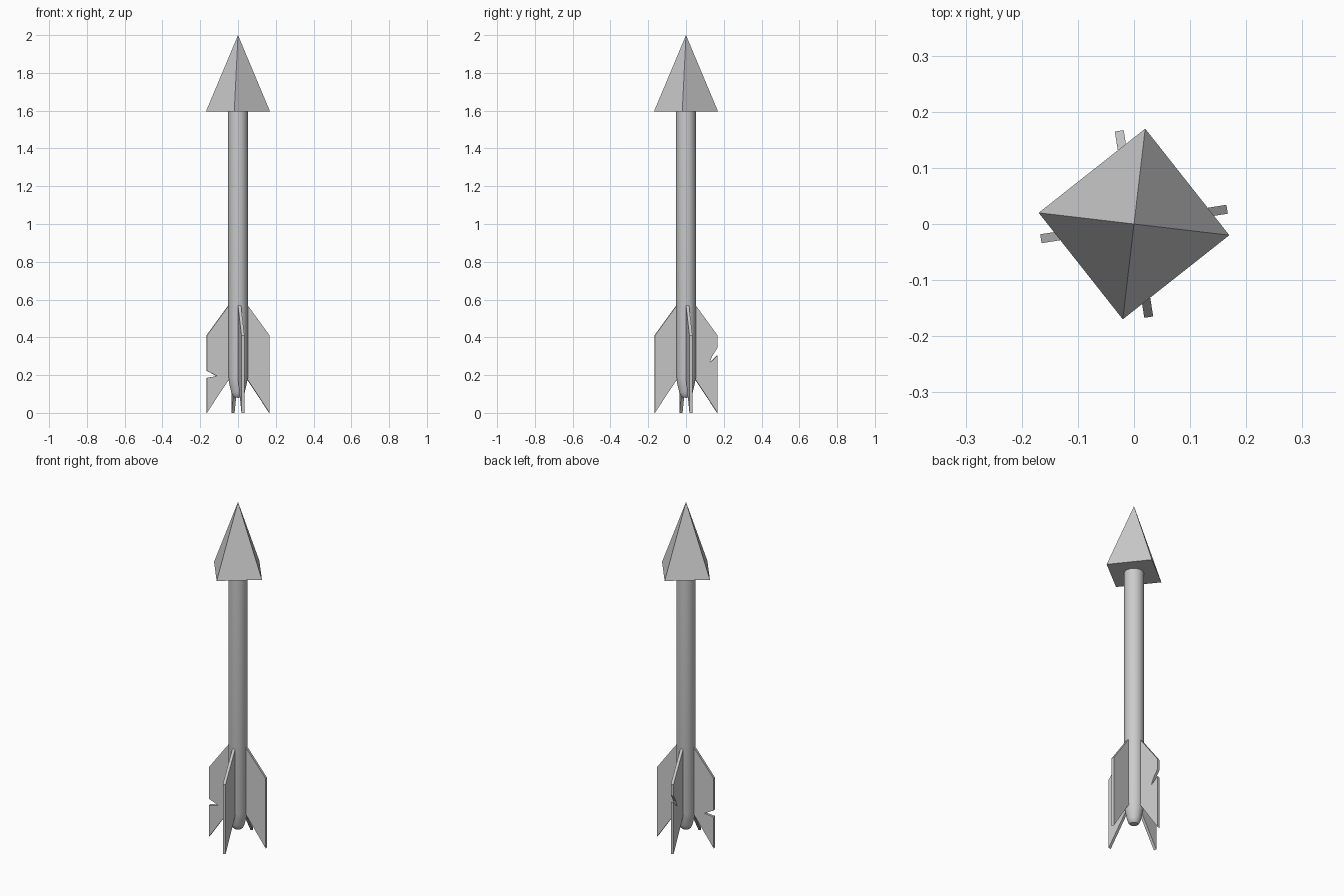
import bpy, bmesh, math
from mathutils import Matrix, Vector

if "Cube" in bpy.data.objects:
    bpy.data.objects.remove(bpy.data.objects["Cube"])


def make_object(name, bm):
    bmesh.ops.recalc_face_normals(bm, faces=bm.faces)
    mesh = bpy.data.meshes.new(name)
    bm.to_mesh(mesh)
    bm.free()
    ob = bpy.data.objects.new(name, mesh)
    bpy.context.collection.objects.link(ob)
    return ob


# Head: four-sided pyramid, slightly twisted about the shaft
bm = bmesh.new()
corners = []
for i in range(4):
    a = math.radians(-6.7 + 90 * i)
    corners.append(bm.verts.new((0.171 * math.cos(a), 0.171 * math.sin(a), 1.595)))
tip = bm.verts.new((0, 0, 2))
bm.faces.new(corners)
for i in range(4):
    bm.faces.new((corners[i], corners[(i + 1) % 4], tip))
make_object("arrow_head", bm)

# Shaft: lathed profile with a rounded tail
profile = [(0, 0.08), (0.02, 0.082), (0.029, 0.09), (0.036, 0.11),
           (0.044, 0.145), (0.052, 0.185), (0.052, 1.6)]
bm = bmesh.new()
verts = [bm.verts.new((r, 0, z)) for r, z in profile]
edges = [bm.edges.new(pair) for pair in zip(verts, verts[1:])]
bmesh.ops.spin(bm, geom=verts + edges, cent=(0, 0, 0), axis=(0, 0, 1),
               angle=math.tau, steps=24, use_merge=True)
bmesh.ops.remove_doubles(bm, verts=bm.verts, dist=0.0005)
shaft = make_object("shaft", bm)
bpy.context.view_layer.objects.active = shaft
shaft.select_set(True)
bpy.ops.object.shade_smooth_by_angle(angle=math.radians(35))


# Fins: flat vanes with swept ends, two of them nicked on the outer edge
def fin(name, angle, nick=()):
    outline = [(0.045, 0.184), (0.168, 0.0), *nick, (0.168, 0.41), (0.045, 0.577)]
    bm = bmesh.new()
    face = bm.faces.new([bm.verts.new((x, -0.008, z)) for x, z in outline])
    ext = bmesh.ops.extrude_face_region(bm, geom=[face])["geom"]
    moved = [g for g in ext if isinstance(g, bmesh.types.BMVert)]
    bmesh.ops.translate(bm, verts=moved, vec=Vector((0, 0.016, 0)))
    bm.transform(Matrix.Rotation(math.radians(angle), 4, 'Z'))
    make_object(name, bm)


fin("fin_right", 9)
fin("fin_back", 99, [(0.168, 0.305), (0.148, 0.285), (0.127, 0.267),
                     (0.138, 0.298), (0.168, 0.345)])
fin("fin_left", 189, [(0.168, 0.185), (0.113, 0.195), (0.168, 0.223)])
fin("fin_front", 279)
